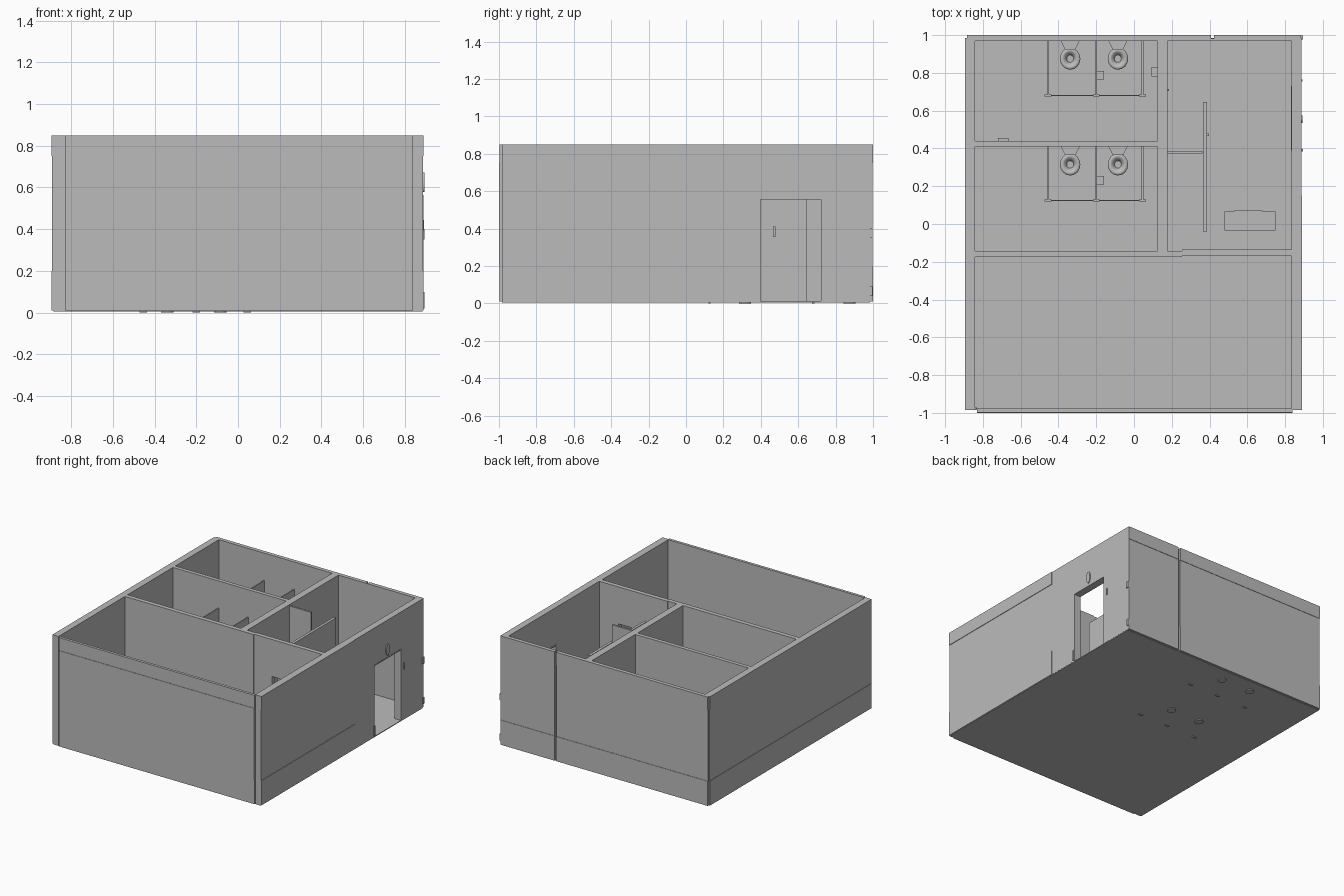
import bpy, bmesh, math
from mathutils import Matrix, Vector

cube = bpy.data.objects.get("Cube")
if cube:
    bpy.data.objects.remove(cube)

grey = bpy.data.materials.new("plain_grey")
grey.use_nodes = True
GREY = (0.5, 0.5, 0.5, 1)
grey.diffuse_color = GREY
grey.node_tree.nodes["Principled BSDF"].inputs["Base Color"].default_value = GREY

TOP, FLOOR, DOOR = 0.85, 0.012, 0.565
LOW_JOINT, HIGH_JOINT = 0.2, 0.75


def finish(name, bm):
    mesh = bpy.data.meshes.new(name)
    bm.to_mesh(mesh)
    bm.free()
    mesh.materials.append(grey)
    ob = bpy.data.objects.new(name, mesh)
    bpy.context.collection.objects.link(ob)
    return ob


def boxes(name, *spans):
    """Each span is (x0, x1, y0, y1, z0, z1)."""
    bm = bmesh.new()
    for x0, x1, y0, y1, z0, z1 in spans:
        centre = Vector((x0 + x1, y0 + y1, z0 + z1)) / 2
        size = Matrix.Diagonal((x1 - x0, y1 - y0, z1 - z0, 1))
        bmesh.ops.create_cube(bm, size=1, matrix=Matrix.Translation(centre) @ size)
    return finish(name, bm)


def lathe(name, profile, x, y, stretch=1.0, sides=16):
    """Turn a (radius, height) profile around z."""
    bm = bmesh.new()
    rings = []
    for r, z in profile:
        rings.append([bm.verts.new((x + r * math.cos(a), y + r * stretch * math.sin(a), z))
                      for a in (2 * math.pi * i / sides for i in range(sides))])
    for a, b in zip(rings, rings[1:]):
        for i in range(sides):
            j = (i + 1) % sides
            bm.faces.new((a[i], a[j], b[j], b[i]))
    bm.faces.new(rings[-1])
    bm.faces.new(rings[0][::-1])
    bmesh.ops.recalc_face_normals(bm, faces=bm.faces)
    ob = finish(name, bm)
    for p in ob.data.polygons:
        p.use_smooth = len(p.vertices) == 4
    return ob


def bands(x0, x1, y0, y1, shift_x=0, shift_y=0):
    """Three stacked courses; the middle one has its outer face shifted."""
    mid = [x0, x1, y0, y1]
    if shift_x:
        mid[0 if x0 < 0 else 1] += shift_x
    if shift_y:
        mid[2 if y0 < 0 else 3] += shift_y
    return [(x0, x1, y0, y1, 0.01, LOW_JOINT),
            (*mid, LOW_JOINT, HIGH_JOINT),
            (x0, x1, y0, y1, HIGH_JOINT, TOP)]


# Floor slab
boxes("floor", (-0.885, 0.885, -0.985, 0.985, 0.006, FLOOR))

# Outer walls
boxes("front_wall", *bands(-0.83, 0.838, -0.997, -0.976, shift_y=-0.003))
boxes("right_wall", *bands(-0.895, -0.843, -0.985, 0.985, shift_x=0.003))
boxes("back_wall_long", *bands(-0.885, 0.408, 0.97, 1.0, shift_y=-0.003))
boxes("back_wall_short", *bands(0.424, 0.885, 0.97, 1.0, shift_y=-0.003))
boxes("back_wall_joint", (0.408, 0.424, 0.97, 0.982, 0.01, TOP))
boxes("front_corner_joints", (-0.845, -0.83, -0.98, -0.972, 0.01, TOP),
      (0.836, 0.845, -0.98, -0.972, 0.01, TOP))

# Entrance wall with its doorway
D0, D1 = 0.39, 0.73
boxes("left_wall", *bands(0.835, 0.89, -0.985, 0.15, shift_x=-0.004),
      (0.835, 0.886, 0.15, D0, 0.01, TOP),
      (0.835, 0.886, D1, 0.985, 0.01, TOP),
      (0.835, 0.886, D0, D1, DOOR, TOP))
boxes("entrance_frame", (0.83, 0.888, D0, D0 + 0.008, FLOOR, DOOR),
      (0.83, 0.888, D1 - 0.008, D1, FLOOR, DOOR),
      (0.83, 0.888, D0, D1, DOOR - 0.008, DOOR))

# Inner walls
boxes("room_divider", (-0.843, 0.125, 0.41, 0.44, FLOOR, TOP))
boxes("hall_divider", (-0.843, 0.255, -0.176, -0.142, FLOOR, TOP),
      (0.255, 0.41, -0.17, -0.136, FLOOR, TOP),
      (0.67, 0.835, -0.17, -0.136, FLOOR, TOP),
      (0.41, 0.67, -0.17, -0.136, DOOR, TOP))
W0, W1 = 0.125, 0.178
openings = [(-0.06, 0.07), (0.5, 0.635)]
spans, start = [], -0.142
for a, b in openings:
    spans += [(W0, W1, start, a, FLOOR, TOP), (W0, W1, a, b, DOOR, TOP)]
    start = b
boxes("lobby_wall", *spans, (W0, W1, start, 0.97, FLOOR, TOP))

# Lobby screens
boxes("long_screen", (0.365, 0.386, -0.04, 0.645, FLOOR, 0.7))
boxes("short_screen", (W1, 0.362, 0.372, 0.386, FLOOR, 0.84))
boxes("screen_handle", (0.386, 0.398, 0.466, 0.478, 0.355, 0.412))

# Lobby bench with a slightly raised middle
bench = boxes("bench", (0.48, 0.75, -0.035, 0.065, FLOOR, 0.13))
boxes("bench_back", (0.53, 0.68, 0.06, 0.072, FLOOR, 0.13))

# Stalls and toilets, one set in each room
STALL_X = (-0.455, -0.2, 0.045)
for room, front, back in (("front", 0.125, 0.41), ("back", 0.68, 0.97)):
    boxes(room + "_stall_partitions",
          *[(x - 0.004, x + 0.004, front, back, 0.05, 0.64) for x in STALL_X])
    boxes(room + "_stall_posts",
          *[(x - 0.018, x + 0.018, front - 0.006, front + 0.006, 0, 0.64) for x in STALL_X])
    boxes(room + "_stall_doors",
          *[(a + 0.018, b - 0.018, front - 0.003, front + 0.003, 0.05, 0.62)
            for a, b in zip(STALL_X, STALL_X[1:])])
    boxes(room + "_paper_holder", (-0.196, -0.158, front + 0.085, front + 0.13, 0.17, 0.21))
    for side, x in (("right", -0.338), ("left", -0.085)):
        y = back - 0.095
        lathe(f"{room}_{side}_toilet_bowl",
              [(0.03, 0), (0.028, 0.05), (0.052, 0.1), (0.054, 0.115),
               (0.034, 0.115), (0.018, 0.07)], x, y, 1.08)
        # Tapered cistern behind the bowl
        tank = boxes(f"{room}_{side}_toilet_tank",
                     (x - 0.05, x + 0.05, back - 0.045, back, 0.09, 0.2))
        for v in tank.data.vertices:
            if v.co.y < back - 0.02:
                v.co.x = x + (v.co.x - x) * 0.55

# Small wall fittings
boxes("hand_dryer", (0.092, W0, 0.78, 0.83, 0.33, 0.4))
boxes("soap_dispenser", (-0.72, -0.665, 0.44, 0.455, 0.32, 0.4))
boxes("lobby_socket", (W1, 0.184, 0.704, 0.716, 0.05, 0.1))
boxes("outer_switch", (0.886, 0.892, 0.755, 0.765, 0.395, 0.445))
boxes("corner_fittings", (0.88, 0.894, 0.978, 0.998, 0.35, 0.4),
      (0.88, 0.894, 0.985, 0.998, 0.04, 0.09))
boxes("door_stop", (0.88, 0.894, 0.385, 0.397, 0.02, 0.1))

# Oval sign above the entrance
sign = lathe("oval_sign", [(0.02, 0), (0.02, 0.008)], 0, 0, 2.3, 24)
sign.data.transform(Matrix.Translation((0.885, 0.555, 0.625))
                    @ Matrix(((0, 0, 1, 0), (1, 0, 0, 0), (0, 1, 0, 0), (0, 0, 0, 1))))
